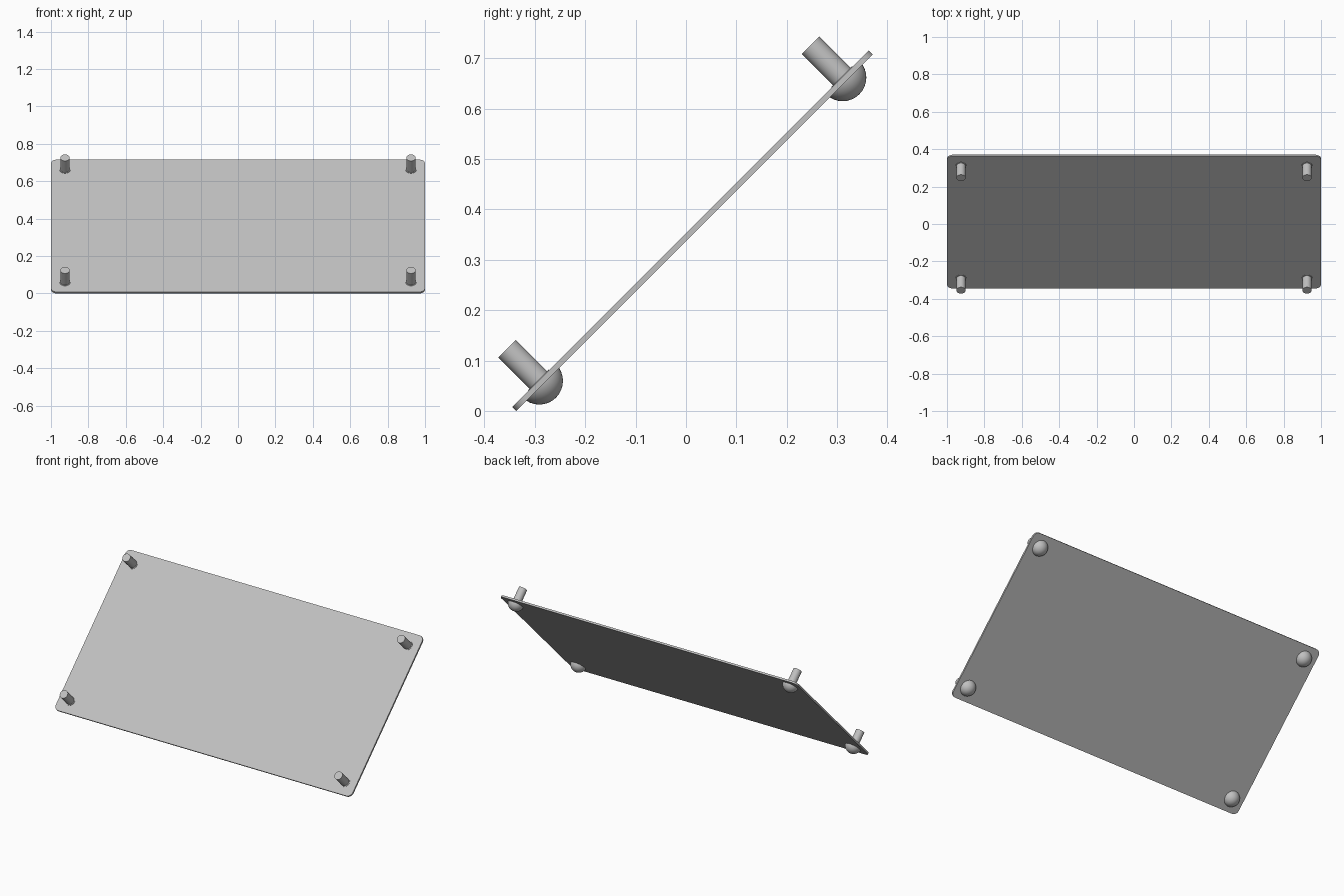
import bpy, bmesh, math
from mathutils import Matrix, Vector

cube = bpy.data.objects.get("Cube")
if cube:
    bpy.data.objects.remove(cube, do_unlink=True)

THICK = 0.011
# Whole panel leans back at 45 degrees
TILT = Matrix.Translation((0, 0.013, 0.3575)) @ Matrix.Rotation(math.radians(45), 4, "X")

grey = bpy.data.materials.new("light_grey")
grey.use_nodes = True
colour = (0.53, 0.53, 0.53, 1)
grey.diffuse_color = colour
grey.node_tree.nodes["Principled BSDF"].inputs["Base Color"].default_value = colour


def add_part(name, bm, location=(0, 0, 0)):
    bmesh.ops.recalc_face_normals(bm, faces=bm.faces)
    mesh = bpy.data.meshes.new(name)
    bm.to_mesh(mesh)
    bm.free()
    mesh.materials.append(grey)
    obj = bpy.data.objects.new(name, mesh)
    bpy.context.collection.objects.link(obj)
    obj.matrix_world = TILT @ Matrix.Translation(location)
    bpy.ops.object.select_all(action="DESELECT")
    obj.select_set(True)
    bpy.context.view_layer.objects.active = obj
    bpy.ops.object.shade_smooth_by_angle(angle=math.radians(35))
    return obj


def cylinder(radius, bottom, top):
    bm = bmesh.new()
    bmesh.ops.create_cone(bm, cap_ends=True, segments=32, radius1=radius, radius2=radius,
                          depth=top - bottom,
                          matrix=Matrix.Translation((0, 0, (top + bottom) / 2)))
    return bm


# Thin plate with rounded corners
bm = bmesh.new()
bmesh.ops.create_cube(bm, size=1, matrix=Matrix.Diagonal((2, 1, THICK, 1)))
corners = [e for e in bm.edges if abs(e.verts[0].co.z - e.verts[1].co.z) > THICK / 2]
bmesh.ops.bevel(bm, geom=corners, offset=0.03, segments=8, profile=0.5, affect="EDGES")
add_part("panel", bm)

# Fastener at every corner: post in front, half-round head behind
for side, x in (("left", 0.925), ("right", -0.925)):
    for level, y in (("upper", 0.4255), ("lower", -0.4255)):
        place = (x, y, 0)
        tag = f"{level}_{side}"
        add_part(f"post_{tag}", cylinder(0.0245, 0, 0.095), place)
        add_part(f"collar_{tag}", cylinder(0.029, 0, THICK / 2 + 0.002), place)

        bm = bmesh.new()
        bmesh.ops.create_uvsphere(bm, u_segments=32, v_segments=16, radius=0.047)
        cut = bmesh.ops.bisect_plane(bm, geom=bm.verts[:] + bm.edges[:] + bm.faces[:],
                                     plane_co=Vector((0, 0, 0)), plane_no=Vector((0, 0, 1)),
                                     clear_outer=True)
        rim = [e for e in bm.edges if e.is_boundary]
        bmesh.ops.contextual_create(bm, geom=rim)
        add_part(f"round_head_{tag}", bm, (x, y, THICK / 2 - 0.001))
